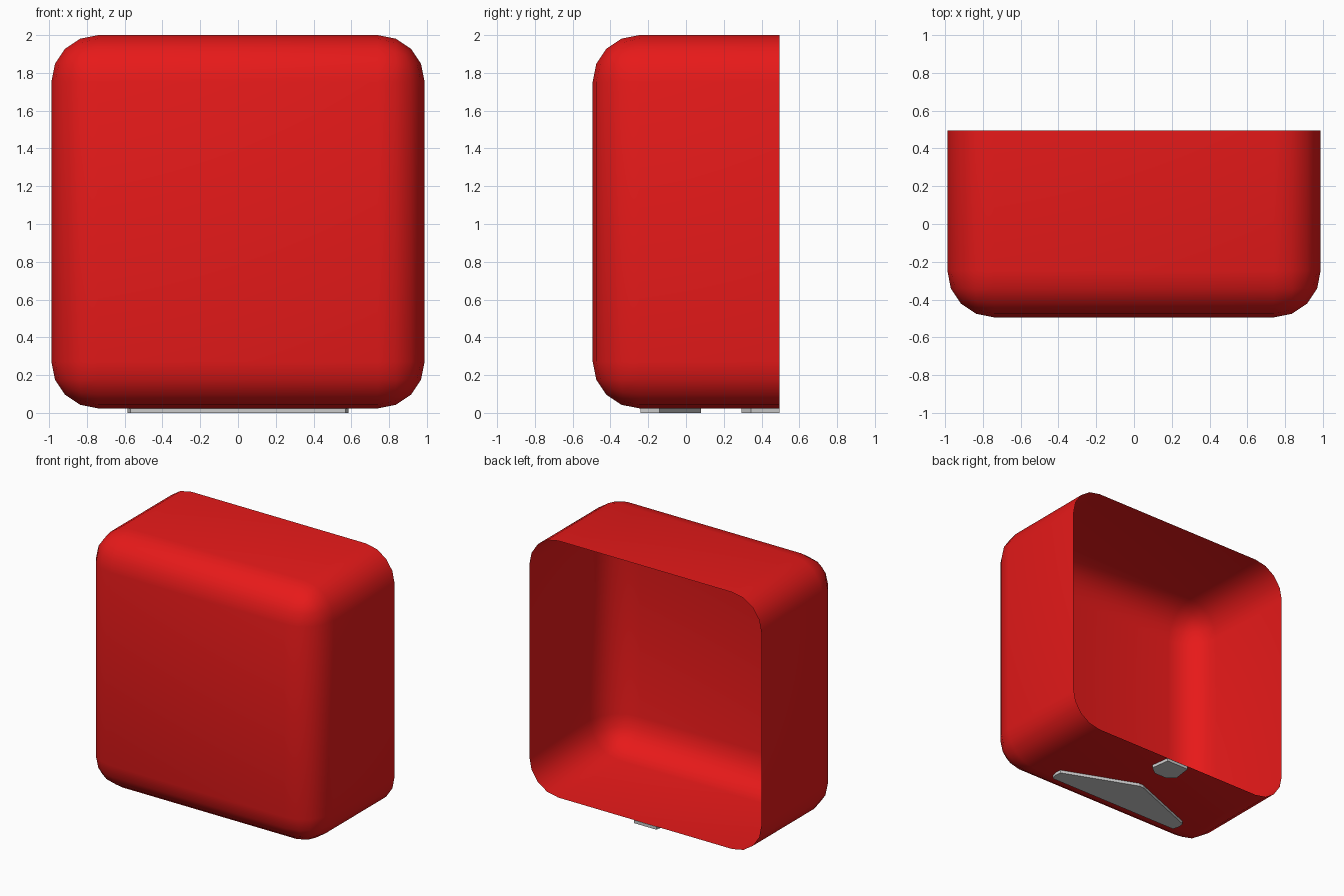
import bpy, bmesh

if "Cube" in bpy.data.objects:
    bpy.data.objects.remove(bpy.data.objects["Cube"])

W, D, Z0, Z1 = 0.988, 0.494, 0.024, 2.0   # half width, half depth, bottom, top


def add_object(name, bm):
    bmesh.ops.recalc_face_normals(bm, faces=bm.faces)
    mesh = bpy.data.meshes.new(name)
    bm.to_mesh(mesh)
    bm.free()
    obj = bpy.data.objects.new(name, mesh)
    bpy.context.collection.objects.link(obj)
    return obj


# Rounded casing, a thin sheet left open at the back
bm = bmesh.new()
bmesh.ops.create_cube(bm, size=1)
for v in bm.verts:
    v.co = (v.co.x * 2 * W, v.co.y * 2 * D, Z0 + (v.co.z + 0.5) * (Z1 - Z0))
rounded = [e for e in bm.edges if not all(v.co.y > 0 for v in e.verts)]
bmesh.ops.bevel(bm, geom=rounded, offset=0.247, offset_type='OFFSET',
                segments=4, profile=0.5, affect='EDGES')
back = [f for f in bm.faces if all(v.co.y > D - 1e-4 for v in f.verts)]
bmesh.ops.delete(bm, geom=back, context='FACES')
# recalculation on an open sheet already faces outwards here
casing = add_object("casing", bm)
red = bpy.data.materials.new("red")
red.diffuse_color = (0.8, 0.01, 0.01, 1)
red.use_nodes = True
red.node_tree.nodes["Principled BSDF"].inputs["Base Color"].default_value = red.diffuse_color
casing.data.materials.append(red)
for p in casing.data.polygons:
    p.use_smooth = True


# Flat feet: half outline (x >= 0, front to back) mirrored and extruded
def foot(name, half):
    outline = half + [(-x, y) for x, y in reversed(half) if x > 0]
    bm = bmesh.new()
    face = bm.faces.new([bm.verts.new((x, y, 0)) for x, y in outline])
    ext = bmesh.ops.extrude_face_region(bm, geom=[face], use_keep_orig=True)
    for v in ext["geom"]:
        if isinstance(v, bmesh.types.BMVert):
            v.co.z = Z0 + 0.0  # top meets the casing underside
    for v in ext["geom"]:
        if isinstance(v, bmesh.types.BMVert):
            v.co.z -= 0.001
    return add_object(name, bm)


foot("front_foot", [(0.57, -0.24), (0.585, -0.19), (0.58, -0.14), (0.02, 0.08)])
foot("back_foot", [(0.05, 0.295), (0.115, 0.345), (0.095, D)])
